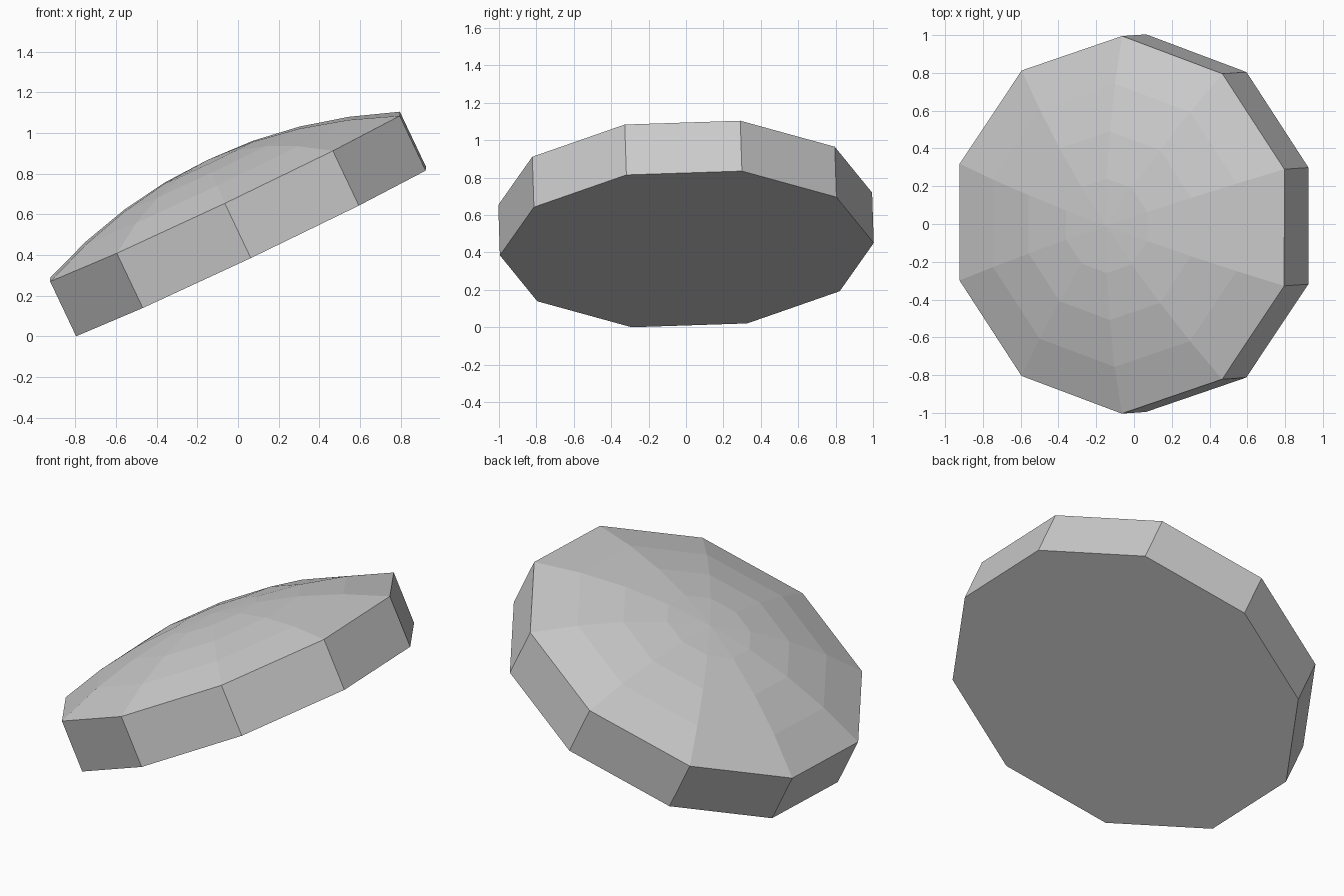
import bpy, bmesh, math
from mathutils import Vector, Matrix

cube = bpy.data.objects.get("Cube")
if cube:
    bpy.data.objects.remove(cube, do_unlink=True)

SIDES, RINGS = 10, 4
RADIUS, THICK, RISE = 1.0, 0.298, 0.2

grey = bpy.data.materials.new("light grey")
grey.use_nodes = True
colour = (0.6, 0.6, 0.6, 1)
grey.diffuse_color = colour
grey.node_tree.nodes["Principled BSDF"].inputs["Base Color"].default_value = colour


def add_ring(bm, radius, height):
    """One ten-sided loop with a flat side towards +x."""
    step = math.tau / SIDES
    return [bm.verts.new((radius * math.cos((i + 0.5) * step),
                          radius * math.sin((i + 0.5) * step), height))
            for i in range(SIDES)]


bm = bmesh.new()

# Flat base, straight rim, then shrinking rings on a parabolic dome
loops = [add_ring(bm, RADIUS, 0)]
for k in range(RINGS, 0, -1):
    r = k / RINGS
    loops.append(add_ring(bm, RADIUS * r, THICK + RISE * (1 - r * r)))
apex = bm.verts.new((0, 0, THICK + RISE))

bm.faces.new(reversed(loops[0]))
for low, high in zip(loops, loops[1:]):
    for i in range(SIDES):
        j = (i + 1) % SIDES
        bm.faces.new((low[i], low[j], high[j], high[i]))
for i in range(SIDES):
    bm.faces.new((loops[-1][i], loops[-1][(i + 1) % SIDES], apex))

# Lean the disc: its local x axis climbs to the left, its y axis rises slightly
u = Vector((0.901, -0.015, 0.427)).normalized()
v = Vector((0.005, 0.998, 0.035))
v = (v - u * v.dot(u)).normalized()
n = u.cross(v)
bm.transform(Matrix((u, v, n)).transposed().to_4x4())

# Centre the shape and stand it on the ground
bounds = [(min(p.co[a] for p in bm.verts), max(p.co[a] for p in bm.verts))
          for a in range(3)]
shift = Vector((-sum(bounds[0]) / 2, -sum(bounds[1]) / 2, -bounds[2][0]))
bmesh.ops.translate(bm, verts=bm.verts, vec=shift)

mesh = bpy.data.meshes.new("domed_disc")
bm.to_mesh(mesh)
bm.free()
mesh.materials.append(grey)
disc = bpy.data.objects.new("domed_disc", mesh)
bpy.context.collection.objects.link(disc)
